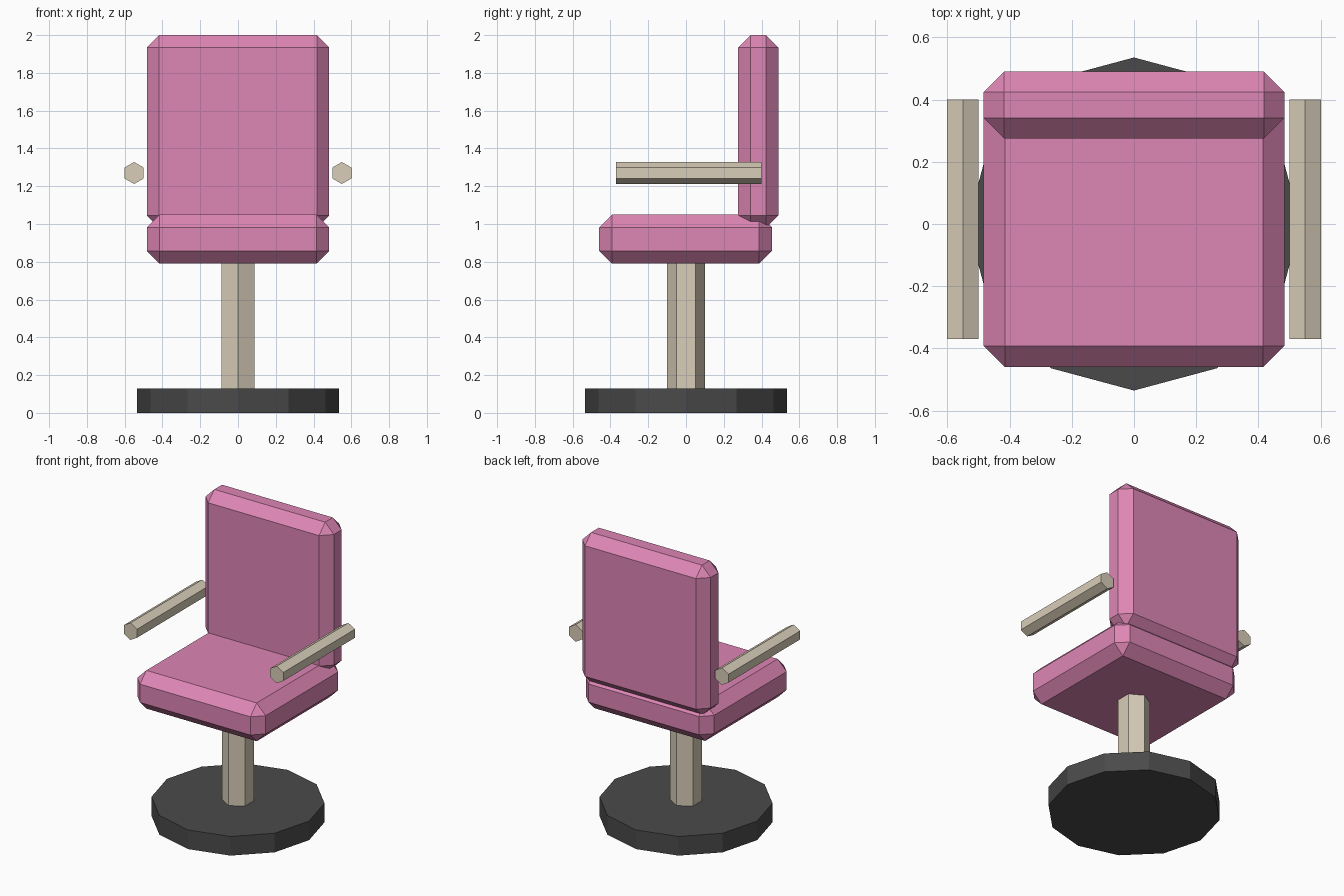
import bpy
from math import pi

cube = bpy.data.objects.get("Cube")
if cube:
    bpy.data.objects.remove(cube, do_unlink=True)


def material(name, color):
    mat = bpy.data.materials.new(name)
    mat.use_nodes = True
    rgba = (*color, 1)
    mat.diffuse_color = rgba
    bsdf = next(n for n in mat.node_tree.nodes if n.type == 'BSDF_PRINCIPLED')
    bsdf.inputs["Base Color"].default_value = rgba
    return mat


pink = material("pink upholstery", (0.73, 0.24, 0.46))
cream = material("cream metal", (0.69, 0.61, 0.48))
dark = material("dark grey", (0.068, 0.068, 0.068))


def finish(name, mat):
    obj = bpy.context.object
    obj.name = obj.data.name = name
    obj.data.materials.append(mat)
    bpy.ops.object.transform_apply(location=False, rotation=True, scale=True)
    return obj


def cushion(name, low, high, bevel):
    """Box between two corners with a single flat chamfer on every edge."""
    center = [(a + b) / 2 for a, b in zip(low, high)]
    bpy.ops.mesh.primitive_cube_add(size=1, location=center)
    bpy.context.object.scale = [b - a for a, b in zip(low, high)]
    obj = finish(name, pink)
    mod = obj.modifiers.new("chamfer", 'BEVEL')
    mod.width = bevel
    mod.segments = 1
    mod.limit_method = 'NONE'


def prism(name, sides, radius, depth, location, mat, rotation=(0, 0, 0)):
    bpy.ops.mesh.primitive_cylinder_add(vertices=sides, radius=radius, depth=depth,
                                        location=location, rotation=rotation)
    return finish(name, mat)


# Floor base and column
prism("base", 12, 0.535, 0.13, (0, 0, 0.065), dark)
prism("post", 6, 0.1, 0.72, (0, 0, 0.47), cream)

# Upholstery
cushion("seat", (-0.483, -0.46, 0.79), (0.483, 0.455, 1.05), 0.068)
cushion("backrest", (-0.483, 0.275, 0.98), (0.483, 0.49, 2.0), 0.066)

# Armrests, hexagonal bars running front to back
for side, x in (("left", 0.55), ("right", -0.55)):
    prism(side + "_armrest", 6, 0.058, 0.77, (x, 0.015, 1.27), cream, (pi / 2, 0, 0))
